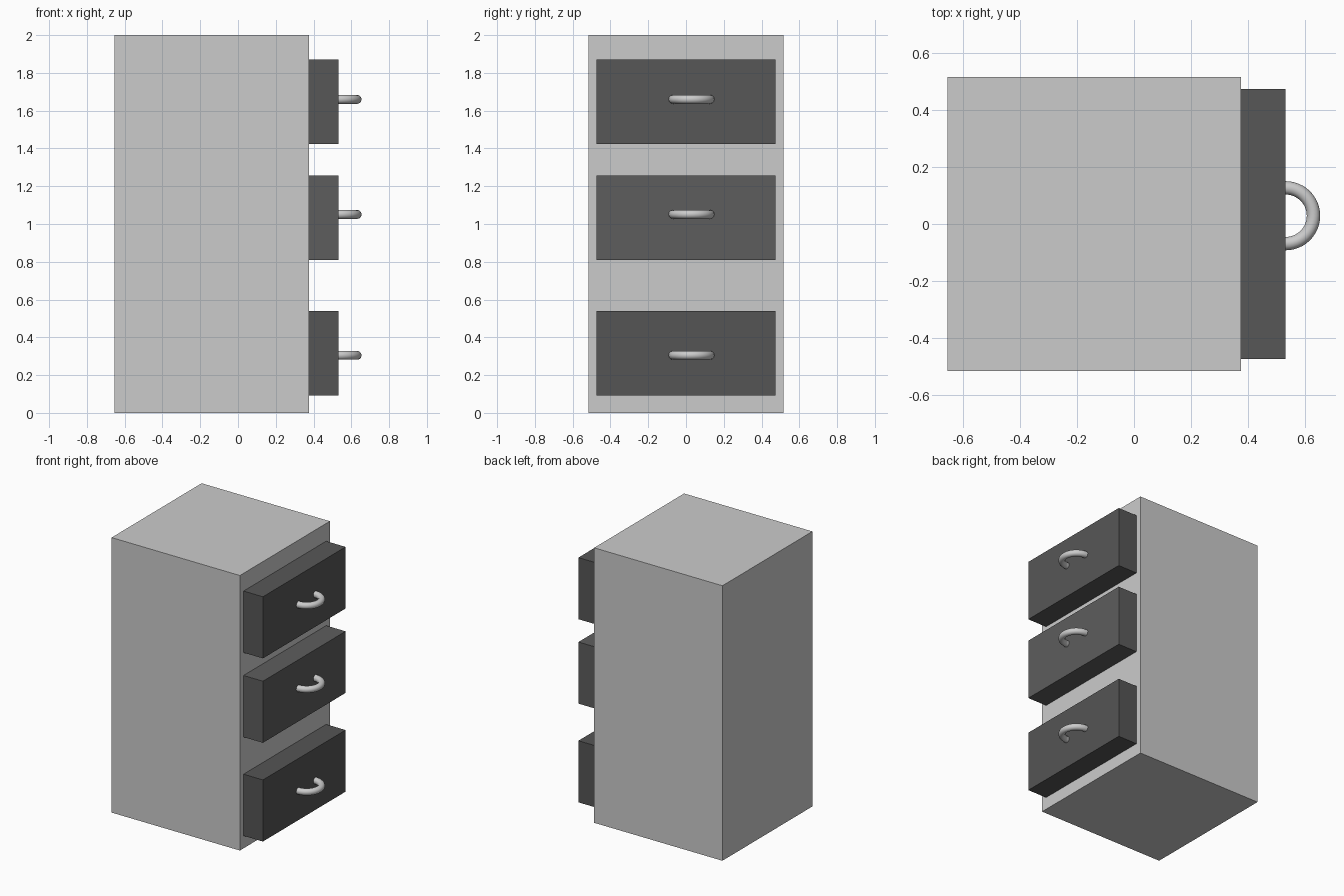
import bpy, bmesh, math
from mathutils import Vector, Matrix

if "Cube" in bpy.data.objects:
    bpy.data.objects.remove(bpy.data.objects["Cube"])


def finish(name, bm, material=None, smooth=False):
    bmesh.ops.recalc_face_normals(bm, faces=bm.faces[:])
    mesh = bpy.data.meshes.new(name)
    bm.to_mesh(mesh)
    bm.free()
    for p in mesh.polygons:
        p.use_smooth = smooth and len(p.vertices) == 4
    if material:
        mesh.materials.append(material)
    obj = bpy.data.objects.new(name, mesh)
    bpy.context.collection.objects.link(obj)
    return obj


def box(name, lo, hi, material=None):
    lo, hi = Vector(lo), Vector(hi)
    bm = bmesh.new()
    bmesh.ops.create_cube(bm, size=1, matrix=Matrix.Translation((lo + hi) / 2)
                          @ Matrix.Diagonal((*(hi - lo), 1)))
    return finish(name, bm, material)


def half_ring(name, centre, major, minor, steps=24, sides=12):
    bm = bmesh.new()
    rings = []
    for i in range(steps + 1):
        a = -math.pi / 2 + math.pi * i / steps
        ring = []
        for j in range(sides):
            b = 2 * math.pi * j / sides
            r = major + minor * math.cos(b)
            ring.append(bm.verts.new((centre[0] + r * math.cos(a),
                                      centre[1] + r * math.sin(a),
                                      centre[2] + minor * math.sin(b))))
        rings.append(ring)
    for r0, r1 in zip(rings, rings[1:]):
        for j in range(sides):
            k = (j + 1) % sides
            bm.faces.new((r0[j], r0[k], r1[k], r1[j]))
    bm.faces.new(rings[0])
    bm.faces.new(rings[-1])
    return finish(name, bm, smooth=True)


# Cabinet body
BODY_FRONT, DRAWER_FRONT = 0.377, 0.533
box("cabinet_body", (-0.655, -0.517, 0), (BODY_FRONT, 0.517, 2))

# Drawers with off-centre ring pulls; the middle one is slightly lighter
drawers = [("bottom", 0.315, 0.305, 0.09),
           ("middle", 1.033, 1.051, 0.11),
           ("top", 1.647, 1.66, 0.095)]
for label, z, handle_z, shade in drawers:
    mat = bpy.data.materials.new(label + "_drawer_grey")
    mat.diffuse_color = (shade, shade, shade, 1)
    mat.use_nodes = True
    mat.node_tree.nodes["Principled BSDF"].inputs["Base Color"].default_value = mat.diffuse_color
    box(label + "_drawer", (BODY_FRONT - 0.01, -0.475, z - 0.224),
        (DRAWER_FRONT, 0.475, z + 0.224), mat)
    half_ring(label + "_handle", (DRAWER_FRONT, 0.029, handle_z), 0.098, 0.0235)
